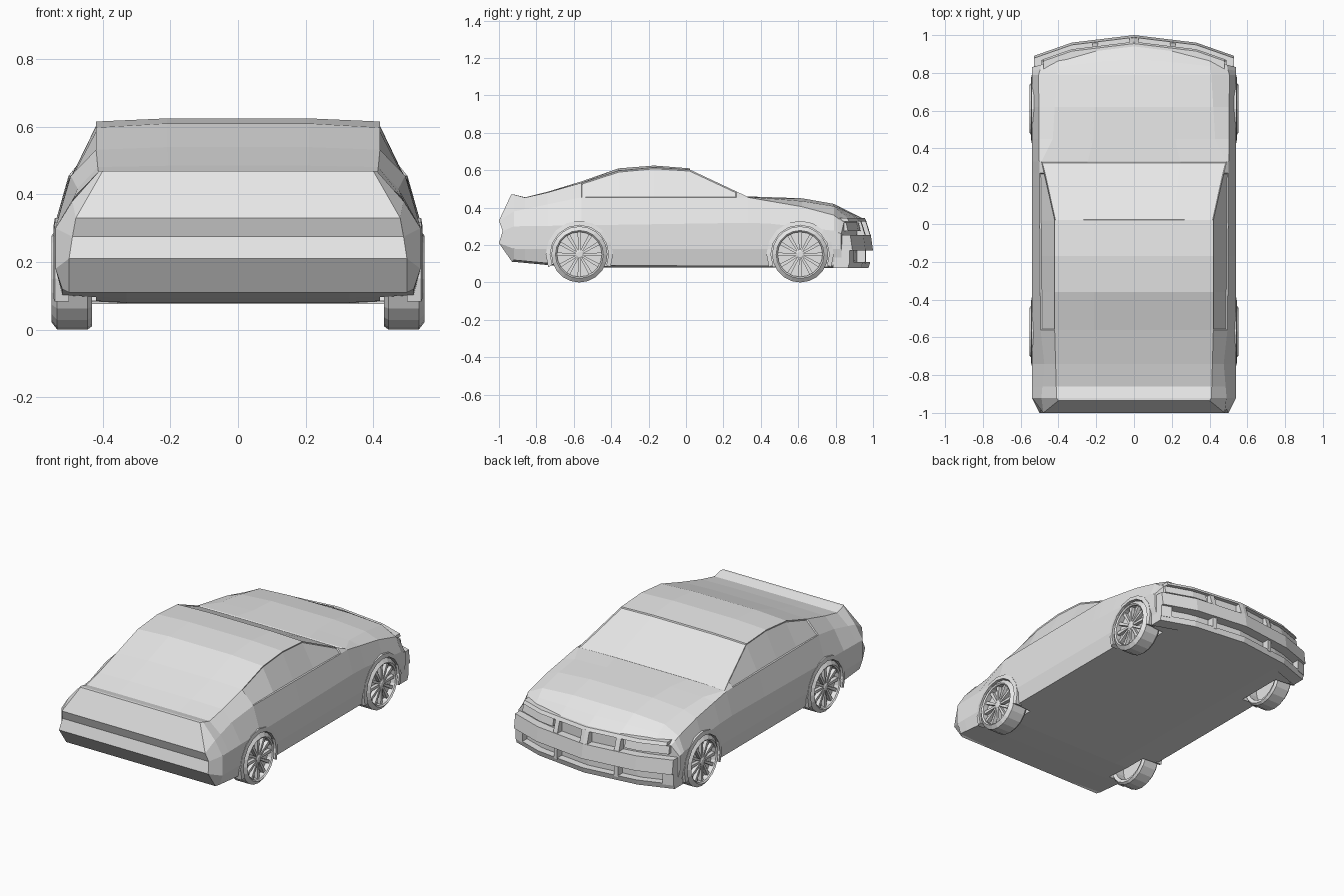
import bpy, bmesh, math
from mathutils import Vector, Matrix

cube = bpy.data.objects.get("Cube")
if cube:
    bpy.data.objects.remove(cube, do_unlink=True)

paint = bpy.data.materials.new("light_grey_paint")
paint.use_nodes = True
colour = (0.8, 0.8, 0.8, 1)
paint.diffuse_color = colour
for node in paint.node_tree.nodes:
    if node.type == "BSDF_PRINCIPLED":
        node.inputs["Base Color"].default_value = colour


def finish(name, bm):
    """Turn a bmesh into a flat shaded object."""
    bmesh.ops.recalc_face_normals(bm, faces=bm.faces[:])
    mesh = bpy.data.meshes.new(name)
    bm.to_mesh(mesh)
    bm.free()
    mesh.materials.append(paint)
    obj = bpy.data.objects.new(name, mesh)
    bpy.context.collection.objects.link(obj)
    return obj


def along(keys, t):
    """Piecewise linear lookup in a list of (position, value) pairs."""
    for (a, va), (b, vb) in zip(keys, keys[1:]):
        if t <= b:
            return va + (vb - va) * max(0, (t - a) / (b - a))
    return keys[-1][1]


def bow(x):
    """How far the nose curves back at a distance from the centre line."""
    return along([(0, 0), (0.33, 0.04), (0.53, 0.11)], abs(x))


# Side profile and plan curves of the body
top_z = [(-0.92, 0.47), (-0.86, 0.455), (-0.74, 0.485), (-0.56, 0.54), (-0.36, 0.61),
         (-0.17, 0.625), (0.02, 0.61), (0.33, 0.46), (0.62, 0.45), (0.79, 0.42), (0.94, 0.345)]
edge_x = [(-0.92, 0.41), (-0.56, 0.42), (0.02, 0.42), (0.33, 0.49), (0.45, 0.43), (0.94, 0.4)]
belt_x = [(-0.92, 0.49), (-0.74, 0.475), (-0.56, 0.495), (0.79, 0.505), (0.94, 0.49)]
belt_z = [(-0.92, 0.38), (-0.56, 0.455), (0.33, 0.455), (0.62, 0.405), (0.94, 0.32)]
waist_z = [(-0.92, 0.3), (0.4, 0.32), (0.94, 0.26)]
floor_z = [(-0.92, 0.11), (-0.6, 0.08), (0.94, 0.078)]
stations = [-0.92, -0.86, -0.74, -0.56, -0.36, -0.17, 0.02, 0.27, 0.33,
            0.45, 0.62, 0.79, 0.87, 0.94]


def section(y):
    """Half cross-section from floor centre round to roof centre."""
    top, low = along(top_z, y), along(floor_z, y)
    ex = along(edge_x, y)
    ez = top - along([(-0.92, 0), (-0.36, 0.012), (0.33, 0.002), (0.62, 0.015), (0.94, 0.01)], y)
    pts = [(0, low), (0.33, low), (0.52, low + 0.01), (0.54, 0.18),
           (0.54, along(waist_z, y)), (along(belt_x, y), along(belt_z, y)),
           (ex, ez), (ex / 2, top), (0, top)]
    k = along([(0.79, 0), (0.94, 1)], y)
    return [Vector((x, y - k * bow(x), z)) for x, z in pts]


def tail_section():
    """Sculpted rear end, bumper edge and spoiler tip."""
    rows = [(0.5, -0.93, 0.11), (0.5, -1, 0.21), (0.49, -0.98, 0.275),
            (0.48, -1, 0.33), (0.4, -0.935, 0.47)]
    first, last = rows[0], rows[-1]
    path = [(0, *first[1:]), (0.33, *first[1:])] + rows + [(0.2, *last[1:]), (0, *last[1:])]
    return [Vector(p) for p in path]


# Body shell lofted from tail to nose
bm = bmesh.new()
rings = []
for half in [tail_section()] + [section(y) for y in stations]:
    right = [bm.verts.new(p) for p in half]
    left = [bm.verts.new((-p.x, p.y, p.z)) for p in half[-2:0:-1]]
    rings.append(right + left)
count = len(rings[0])
window_faces = {1: [], -1: []}
screen_faces = []
for i, (a, b) in enumerate(zip(rings, rings[1:])):
    for j in range(count):
        n = (j + 1) % count
        face = bm.faces.new((a[j], a[n], b[n], b[j]))
        y = stations[i - 1]
        if i > 0 and -0.6 < y < 0.2:
            if j == 5:
                window_faces[1].append(face)
            if j == 10:
                window_faces[-1].append(face)
        if i > 0 and 0 < y < 0.3 and 6 <= j <= 9:
            screen_faces.append(face)
# Tail panels run across, nose panels run upright
tail, nose = rings[0], rings[-1]
bm.faces.new([tail[j] for j in (14, 15, 0, 1, 2)])
bm.faces.new([tail[j] for j in (6, 7, 8, 9, 10)])
for j in range(2, 6):
    bm.faces.new((tail[j], tail[j + 1], tail[count - j - 1], tail[count - j]))
for j in range(3):
    bm.faces.new((nose[j], nose[j + 1], nose[7 - j], nose[8 - j]))
    m = [(count - k) % count for k in (j, j + 1, 7 - j, 8 - j)]
    bm.faces.new([nose[k] for k in m])
bm.faces.new((nose[3], nose[4], nose[5]))
bm.faces.new((nose[13], nose[12], nose[11]))
bmesh.ops.recalc_face_normals(bm, faces=bm.faces[:])
# Recessed side windows and windscreen
for faces in (window_faces[1], window_faces[-1], screen_faces):
    bmesh.ops.inset_region(bm, faces=faces, thickness=0.006, depth=-0.006, use_even_offset=False)
body = finish("body_shell", bm)


def lathe(bm, profile, centre, side, steps, closed=False):
    """Spin a (radius, x) profile about the axle direction."""
    loops = []
    for s in range(steps):
        a = math.tau * s / steps
        loops.append([bm.verts.new((side * x, centre.y + r * math.cos(a), centre.z + r * math.sin(a)))
                      for r, x in profile])
    for s in range(steps):
        p, q = loops[s], loops[(s + 1) % steps]
        for k in range(len(profile) if closed else len(profile) - 1):
            n = (k + 1) % len(profile)
            bm.faces.new((p[k], p[n], q[n], q[k]))
    if not closed:
        bm.faces.new([loop[0] for loop in loops])
        bm.faces.new([loop[-1] for loop in loops])


def wheel(label, side, axle_y):
    centre = Vector((0, axle_y, 0.15))
    # Wheel well cut through the shell
    bm = bmesh.new()
    lathe(bm, [(0.162, 0.42), (0.162, 0.7)], centre, side, 16)
    cutter = finish(label + "_well_cutter", bm)
    cutter.hide_render = True
    mod = body.modifiers.new("well", "BOOLEAN")
    mod.operation, mod.solver, mod.object = "DIFFERENCE", "EXACT", cutter
    bpy.context.view_layer.objects.active = body
    bpy.ops.object.modifier_apply(modifier=mod.name)
    bpy.data.objects.remove(cutter, do_unlink=True)
    # Tyre
    bm = bmesh.new()
    lathe(bm, [(0.12, 0.44), (0.14, 0.432), (0.15, 0.445), (0.15, 0.535),
               (0.128, 0.552), (0.12, 0.545)], centre, side, 20, closed=True)
    finish(label + "_tyre", bm)
    # Rim dish, hub and spokes
    bm = bmesh.new()
    lathe(bm, [(0.121, 0.5), (0.121, 0.515)], centre, side, 20)
    lathe(bm, [(0.024, 0.51), (0.024, 0.538), (0.015, 0.543)], centre, side, 10)
    spokes = 12
    for s in range(spokes):
        made = bmesh.ops.create_cube(bm, size=1)["verts"]
        for v in made:
            v.co.y *= 0.02 if v.co.z > 0 else 0.011
        shape = Matrix.Translation((side * 0.525, 0, 0.07)) @ Matrix.Diagonal((0.022, 1, 0.104, 1))
        turn = Matrix.Rotation(math.tau * s / spokes, 4, "X")
        bmesh.ops.transform(bm, matrix=Matrix.Translation(centre) @ turn @ shape, verts=made)
    finish(label + "_rim", bm)
    # Arch lip
    bm = bmesh.new()
    loops = []
    for s in range(11):
        a = math.radians(-22 + 22.4 * s)
        loops.append([bm.verts.new((side * x, centre.y + r * math.cos(a), centre.z + r * math.sin(a)))
                      for r, x in ((0.156, 0.5), (0.156, 0.546), (0.18, 0.542), (0.18, 0.5))])
    for p, q in zip(loops, loops[1:]):
        for k in range(4):
            bm.faces.new((p[k], p[k - 1], q[k - 1], q[k]))
    bm.faces.new(loops[0])
    bm.faces.new(loops[-1])
    finish(label + "_arch", bm)


for end, axle_y in (("rear", -0.57), ("front", 0.61)):
    for hand, side in (("left", 1), ("right", -1)):
        wheel(end + "_" + hand, side, axle_y)


def nose_bar(name, x0, x1, z0, z1, front, lean=0, depth=0.08):
    """A bar that follows the curve of the nose; lean moves its top back."""
    xs = sorted({x0, x1} | {x for x in (-0.33, 0, 0.33) if x0 < x < x1})
    bm = bmesh.new()
    loops = []
    for x in xs:
        y = front - bow(x)
        loops.append([bm.verts.new((x, yy, z)) for yy, z in
                      ((y, z0), (y - lean, z1), (y - depth, z1), (y - depth, z0))])
    for p, q in zip(loops, loops[1:]):
        for k in range(4):
            bm.faces.new((p[k], p[k - 1], q[k - 1], q[k]))
    bm.faces.new(loops[0])
    bm.faces.new(loops[-1])
    finish(name, bm)


# Front bumper, splitter and bonnet lip
nose_bar("front_bumper", -0.53, 0.53, 0.17, 0.255, 1.0, 0.012)
nose_bar("front_splitter", -0.53, 0.53, 0.076, 0.108, 0.975, -0.01)
nose_bar("bonnet_lip", -0.48, 0.48, 0.325, 0.345, 0.965, 0.01)
# Grille frame, intake dividers and headlights
nose_bar("grille_post", -0.025, 0.025, 0.25, 0.33, 0.988, 0.025)
for hand, s in (("left", 1), ("right", -1)):
    def paired(name, near, far, *rest):
        nose_bar(hand + name, *sorted((s * near, s * far)), *rest)
    paired("_grille_side", 0.19, 0.22, 0.25, 0.33, 0.985, 0.025)
    paired("_headlight", 0.24, 0.49, 0.275, 0.32, 0.962, 0.01)
    paired("_intake_divider", 0.19, 0.215, 0.1, 0.175, 0.985)
    paired("_bumper_corner", 0.47, 0.53, 0.1, 0.175, 0.985)
